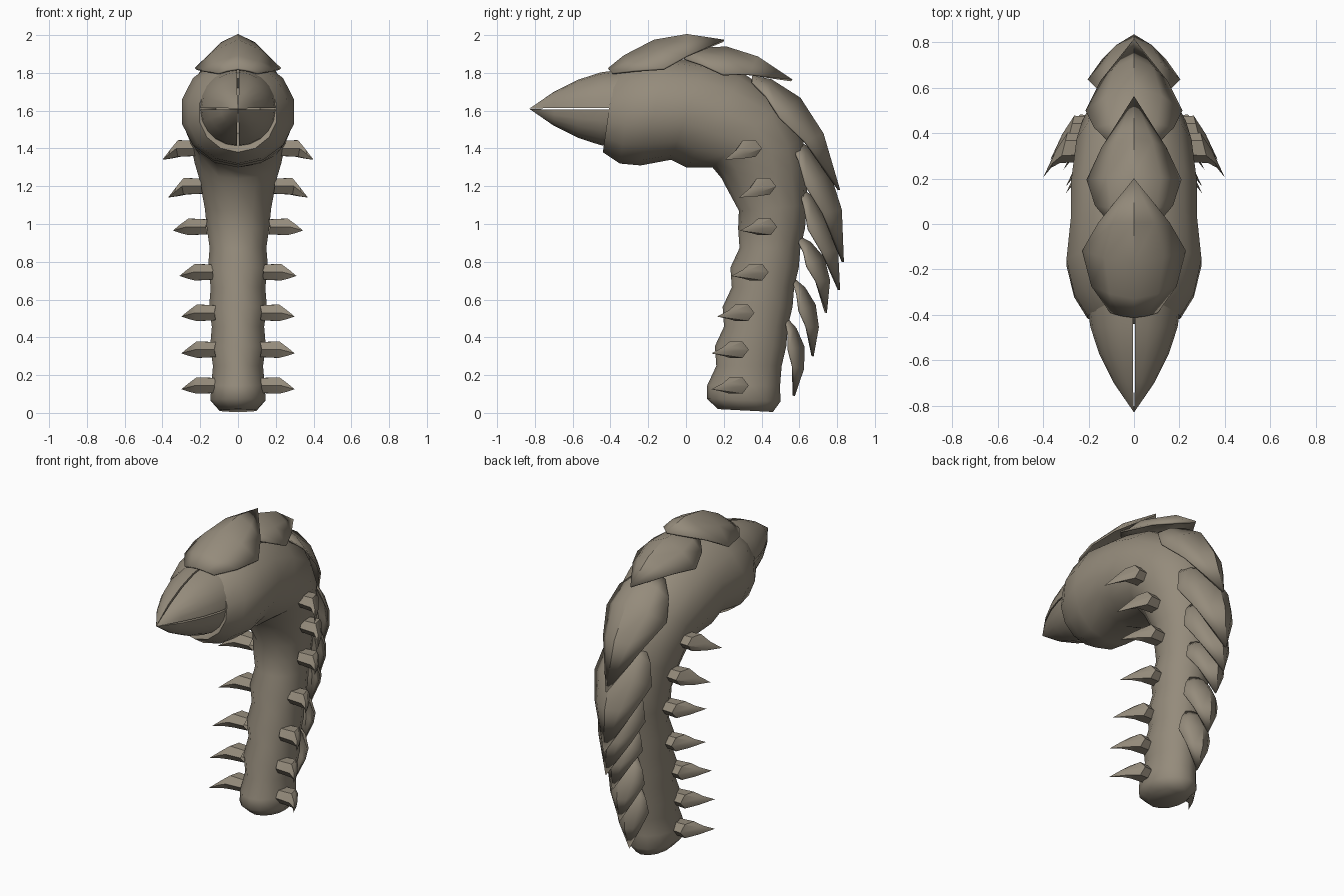
import bpy, bmesh, math
from mathutils import Vector

if "Cube" in bpy.data.objects:
    bpy.data.objects.remove(bpy.data.objects["Cube"])

mat = bpy.data.materials.new("dusty taupe")
mat.diffuse_color = (0.30, 0.26, 0.20, 1)
mat.use_nodes = True
mat.node_tree.nodes["Principled BSDF"].inputs["Base Color"].default_value = mat.diffuse_color


def make(name, grid, closed=True, caps=False, thick=0, angle=40):
    """Skin a list of point rows into a mesh object."""
    bm = bmesh.new()
    rows = [[bm.verts.new(p) for p in row] for row in grid]
    n = len(rows[0])
    for a, b in zip(rows, rows[1:]):
        for i in range(n if closed else n - 1):
            j = (i + 1) % n
            bm.faces.new((a[i], a[j], b[j], b[i]))
    if caps:
        bm.faces.new(rows[0][::-1])
        bm.faces.new(rows[-1])
    bmesh.ops.remove_doubles(bm, verts=bm.verts, dist=0.0005)
    bmesh.ops.recalc_face_normals(bm, faces=bm.faces)
    me = bpy.data.meshes.new(name)
    bm.to_mesh(me)
    bm.free()
    me.materials.append(mat)
    ob = bpy.data.objects.new(name, me)
    bpy.context.collection.objects.link(ob)
    bpy.ops.object.select_all(action='DESELECT')
    ob.select_set(True)
    bpy.context.view_layer.objects.active = ob
    bpy.ops.object.shade_smooth_by_angle(angle=math.radians(angle))
    if thick:
        m = ob.modifiers.new("thickness", 'SOLIDIFY')
        m.thickness = thick
        m.offset = 0
    return ob


# Body rings: belly point (y, z), back point (y, z), half width
rings = [(.17, .02, .46, .005, .10), (.11, .075, .50, .06, .15)]
# Stalk: evenly spaced bulges and pinches leaning backwards
for k in range(9):
    pinch = k % 2
    z = .145 + .104 * k
    c = .305 + .0185 * k + .01 * pinch
    r = .193 - .002 * k - .018 * pinch
    rings.append((c - r, z, c + r, z, .145 + .003 * k - .012 * pinch))
# Bend, head and hollow mouth
rings += [(.28, 1.07, .64, 1.10, .18), (.21, 1.20, .64, 1.30, .21),
          (.19, 1.24, .62, 1.45, .235), (.14, 1.30, .52, 1.65, .26),
          (0, 1.30, .30, 1.80, .285), (-.08, 1.34, .10, 1.86, .285),
          (-.24, 1.31, -.10, 1.88, .305), (-.35, 1.32, -.28, 1.86, .27),
          (-.44, 1.38, -.38, 1.80, .21), (-.42, 1.43, -.38, 1.77, .17),
          (-.30, 1.48, -.28, 1.72, .12)]
N = 14
grid = []
for fy, fz, by, bz, w in rings:
    c = Vector((0, (fy + by) / 2, (fz + bz) / 2))
    d = Vector((0, (by - fy) / 2, (bz - fz) / 2))
    grid.append([c + d * math.cos(t) + Vector((w * math.sin(t), 0, 0))
                 for t in (2 * math.pi * i / N for i in range(N))])
make("body", grid, caps=True, angle=60)

# Four-part beak: quarter wedges tapering along a curve to a shared tip
for sx, hname in ((1, "right"), (-1, "left")):
    for up in (1, -1):
        grid = []
        for s in (0, .2, .45, .72, 1):
            taper = 1 - s ** 1.7
            g = 0.005 if s < 1 else 0
            row = [Vector((sx * g, -.36 - .47 * s, 1.61 + up * g))]
            for i in range(6):
                t = math.pi / 2 * i / 5
                row.append(row[0] + taper * Vector((sx * .20 * math.cos(t), 0,
                                                    up * .20 * math.sin(t))))
            grid.append(row)
        make(f"beak_{'upper' if up > 0 else 'lower'}_{hname}", grid)

# Overlapping back scales: ridge start, middle and tip (y, z), then half width
scales = [(-.41, 1.82, -.12, 1.984, .20, 1.97, .225), (-.02, 1.90, .26, 1.925, .56, 1.76, .205),
          (.35, 1.78, .64, 1.62, .81, 1.18, .21), (.57, 1.45, .78, 1.22, .83, .80, .20),
          (.62, 1.18, .77, .98, .81, .65, .165), (.60, .93, .74, .79, .74, .53, .14),
          (.58, .70, .69, .54, .67, .30, .125), (.54, .49, .625, .32, .57, .09, .115)]
# Leaf outline: position along ridge, width factor, drop factor
leaf = [(0, .45, .2), (.15, .82, .6), (.42, 1, 1), (.7, .68, .7), (1, 0, 0)]
for k, (ay, az, my, mz, ty, tz, w) in enumerate(scales):
    A, M, T = Vector((0, ay, az)), Vector((0, my, mz)), Vector((0, ty, tz))
    grid = []
    for t, wf, df in leaf:
        ridge = A * 2 * (t - .5) * (t - 1) + M * 4 * t * (1 - t) + T * 2 * t * (t - .5)
        along = A * (4 * t - 3) + M * (4 - 8 * t) + T * (4 * t - 1)
        inward = Vector((0, along.z, -along.y)).normalized()
        row = []
        for u, drop in ((-1, 1), (-.56, .38), (0, 0), (.56, .38), (1, 1)):
            row.append(ridge + inward * (.7 * w * df * drop) + Vector((u * w * wf, 0, 0)))
        grid.append(row)
    make(f"back_scale_{k + 1}", grid, closed=False, thick=0.012, angle=50)

# Side spikes hooked forward: base y, base z, tip x
spikes = [(.265, .145, .30), (.265, .335, .30), (.295, .53, .30), (.37, .745, .31),
          (.415, .985, .345), (.41, 1.20, .37), (.335, 1.40, .40)]
for k, (by, bz, tx) in enumerate(spikes):
    bx, ty, tz = tx - .19, by - .13, bz - .02 - (.04 if k > 4 else 0)
    mx = bx + .10
    for s, side in ((1, "right"), (-1, "left")):
        grid = []
        for x, y, z, r in ((bx, by, bz, .050), (mx, by, bz, .056),
                           ((mx + tx) / 2, (by + ty) / 2 + .015, (bz + tz) / 2, .030),
                           (tx, ty, tz, 0)):
            grid.append([Vector((s * (x - .3 * r * math.cos(t)), y + 1.2 * r * math.cos(t),
                                 z + .9 * r * math.sin(t)))
                         for t in (math.pi / 3 * i for i in range(6))])
        make(f"side_spike_{side}_{k + 1}", grid, angle=30)
